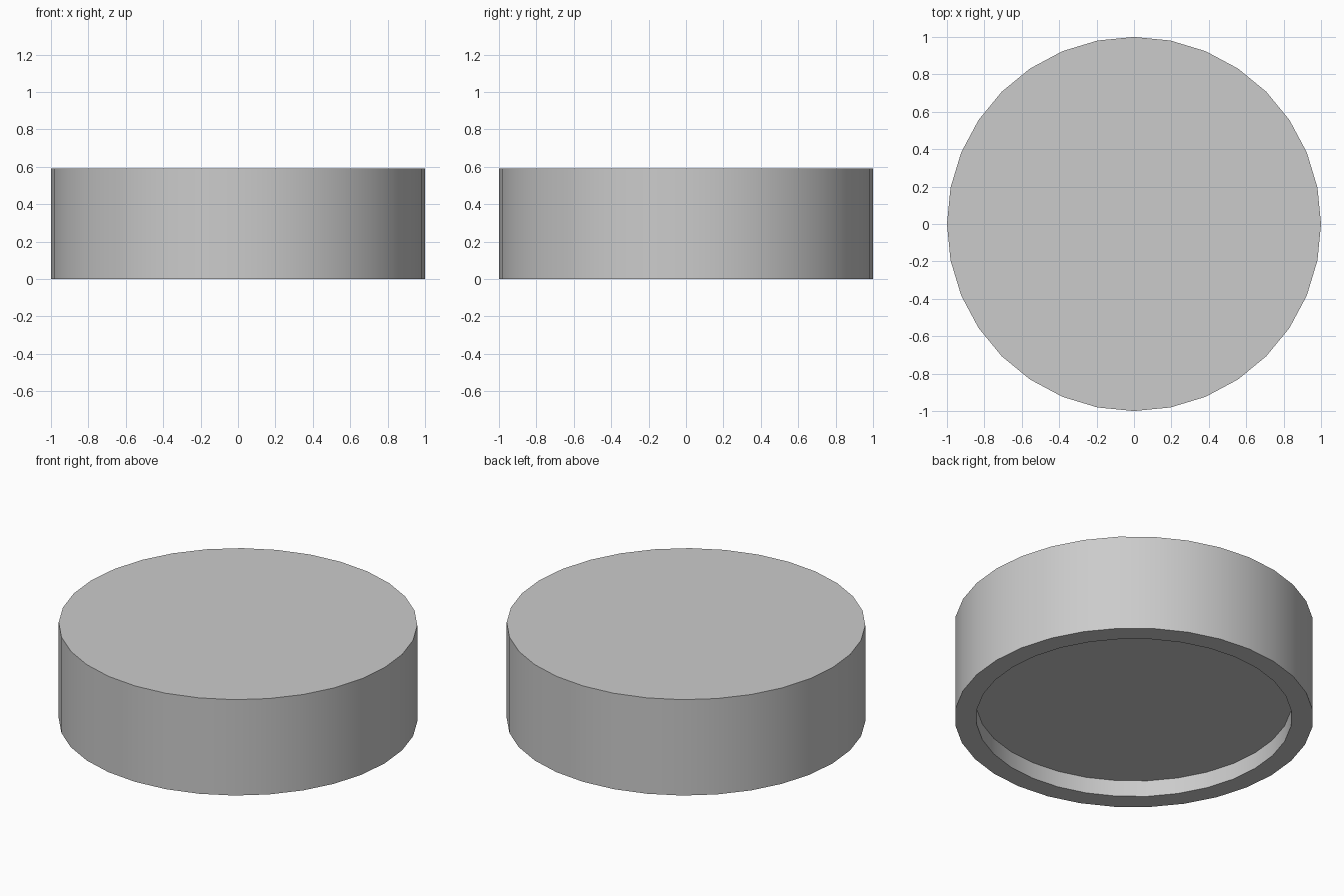
import bpy, bmesh, math
from mathutils import Matrix

if "Cube" in bpy.data.objects:
    bpy.data.objects.remove(bpy.data.objects["Cube"])

SIDES, RADIUS, HEIGHT = 32, 1.0, 0.59
RIM_WIDTH, RECESS_DEPTH = 0.12, 0.10

# Solid round body standing on z = 0
bm = bmesh.new()
bmesh.ops.create_cone(bm, cap_ends=True, segments=SIDES, radius1=RADIUS,
                      radius2=RADIUS, depth=HEIGHT,
                      matrix=Matrix.Translation((0, 0, HEIGHT / 2)))

# Underside: flat rim, then a shallow straight-walled recess
bm.normal_update()
bottom = next(f for f in bm.faces if f.normal.z < -0.9)
bmesh.ops.inset_region(bm, faces=[bottom],
                       thickness=RIM_WIDTH * math.cos(math.pi / SIDES))
floor = bmesh.ops.extrude_discrete_faces(bm, faces=[bottom])["faces"][0]
bmesh.ops.translate(bm, verts=floor.verts, vec=(0, 0, RECESS_DEPTH))
bmesh.ops.recalc_face_normals(bm, faces=bm.faces)

mesh = bpy.data.meshes.new("round_cap")
bm.to_mesh(mesh)
bm.free()
cap = bpy.data.objects.new("round_cap", mesh)
bpy.context.collection.objects.link(cap)

# Smooth sides, crisp rims
bpy.context.view_layer.objects.active = cap
cap.select_set(True)
bpy.ops.object.shade_smooth_by_angle(angle=math.radians(30))
